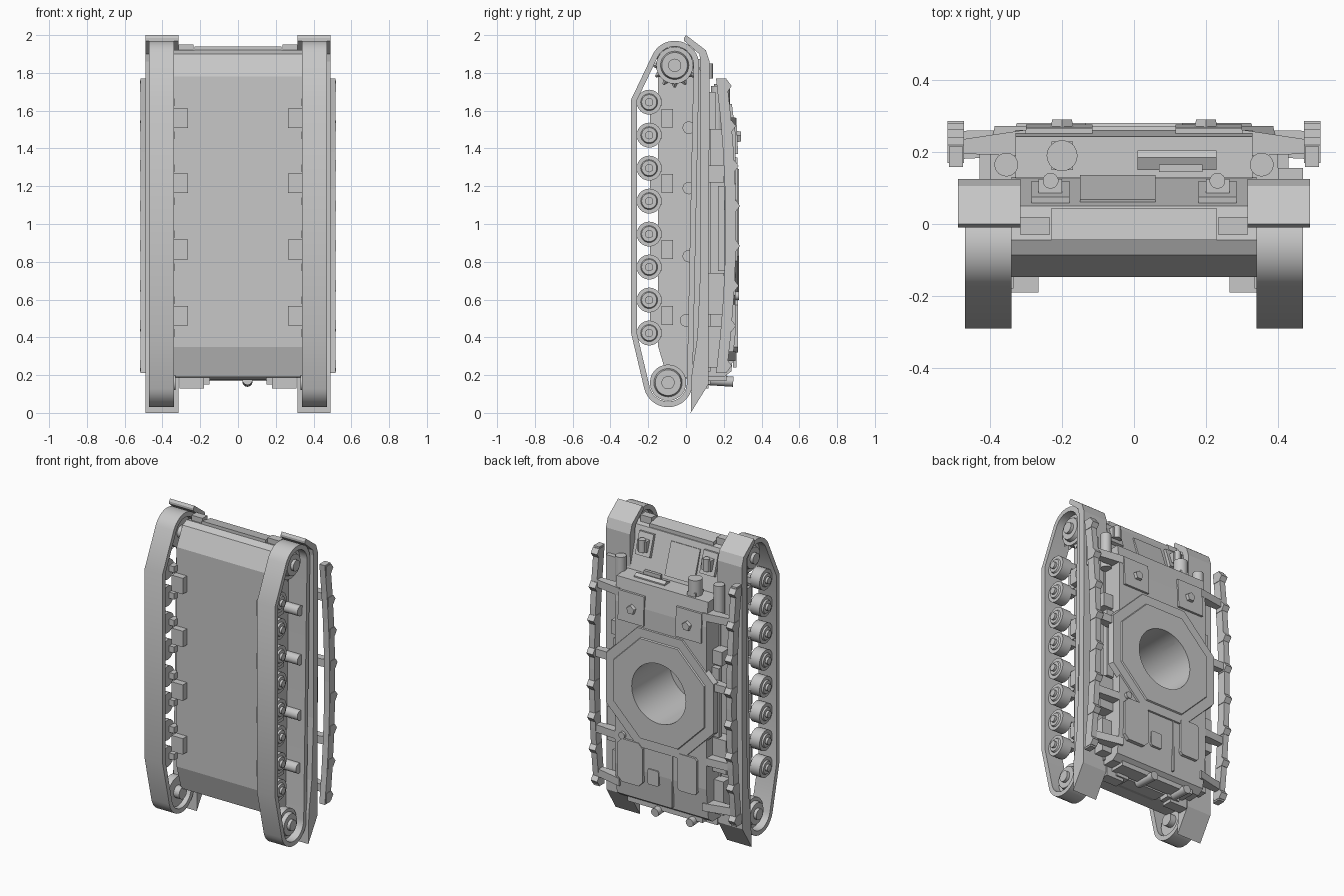
import bpy, bmesh, math
from mathutils import Vector, Matrix

if "Cube" in bpy.data.objects:
    bpy.data.objects.remove(bpy.data.objects["Cube"])

grey = bpy.data.materials.new("plain_grey")
grey.diffuse_color = (0.57, 0.57, 0.57, 1)
grey.use_nodes = True
grey.node_tree.nodes["Principled BSDF"].inputs["Base Color"].default_value = grey.diffuse_color


def finish(name, bm, smooth=False):
    bmesh.ops.recalc_face_normals(bm, faces=bm.faces)
    me = bpy.data.meshes.new(name)
    bm.to_mesh(me)
    bm.free()
    me.materials.append(grey)
    ob = bpy.data.objects.new(name, me)
    bpy.context.collection.objects.link(ob)
    if smooth:
        bpy.ops.object.select_all(action='DESELECT')
        ob.select_set(True)
        bpy.context.view_layer.objects.active = ob
        bpy.ops.object.shade_smooth_by_angle(angle=math.radians(35))
    return ob


def loft(name, a, b, smooth=False):
    """Closed solid between two matching outlines."""
    bm = bmesh.new()
    va, vb = [bm.verts.new(p) for p in a], [bm.verts.new(p) for p in b]
    n = len(a)
    bm.faces.new(va)
    bm.faces.new(vb)
    for i in range(n):
        j = (i + 1) % n
        bm.faces.new((va[i], va[j], vb[j], vb[i]))
    return finish(name, bm, smooth)


def side(name, pts, x0, x1):
    """Outline in y, z extruded along x."""
    return loft(name, [(x0, y, z) for y, z in pts], [(x1, y, z) for y, z in pts])


def plan(name, pts, y0, y1, k=1.0, c=(0, 0)):
    """Outline in x, z extruded along y, far end scaled by k about c."""
    return loft(name, [(x, y0, z) for x, z in pts],
                [(c[0] + (x - c[0]) * k, y1, c[1] + (z - c[1]) * k) for x, z in pts])


def box(name, x0, x1, y0, y1, z0, z1):
    return side(name, [(y0, z0), (y1, z0), (y1, z1), (y0, z1)], x0, x1)


def rod(name, p, q, r, n=20, r2=None):
    p, q = Vector(p), Vector(q)
    bm = bmesh.new()
    m = Matrix.Translation((p + q) / 2) @ (q - p).to_track_quat('Z', 'Y').to_matrix().to_4x4()
    bmesh.ops.create_cone(bm, cap_ends=True, segments=n, radius1=r, radius2=r if r2 is None else r2,
                          depth=(q - p).length, matrix=m)
    return finish(name, bm, n > 8)


def ngon(cx, cz, r, n, turn=0.0):
    return [(cx + r * math.cos(turn + i * math.tau / n), cz + r * math.sin(turn + i * math.tau / n))
            for i in range(n)]


def rounded(x0, x1, z0, z1, c=0.02):
    return [(x0 + c, z0), (x1 - c, z0), (x1, z0 + c), (x1, z1 - c),
            (x1 - c, z1), (x0 + c, z1), (x0, z1 - c), (x0, z0 + c)]


# hull: tub, superstructure and octagonal collar, pierced by the turret opening
CZ = .965
tub = side("hull_tub", [(-.147, .35), (-.147, 1.78), (-.086, 1.90), (-.045, 1.92), (.05, 1.90),
                        (.13, 1.63), (.13, .22), (.02, .185), (-.10, .19)], -.34, .34)
upper = side("superstructure", [(.10, 1.63), (.13, 1.64), (.243, 1.635), (.262, 1.48),
                                (.262, .42), (.24, .22), (.20, .19), (.10, .19)], -.33, .33)
r8 = 1 / math.cos(math.pi / 8)
collar = plan("turret_collar", ngon(0, CZ, .395 * r8, 8, math.pi / 8), .235, .272, .98, (0, CZ))
collar_step = plan("turret_collar_step", ngon(0, CZ, .335 * r8, 8, math.pi / 8), .26, .281, .97, (0, CZ))
cutter = rod("turret_opening_cutter", (0, -.11, CZ), (0, .5, CZ), .195, 40)
cutter.hide_render = True
cutter.hide_set(True)
for ob in (tub, upper, collar, collar_step):
    mod = ob.modifiers.new("opening", 'BOOLEAN')
    mod.object = cutter
    mod.solver = 'EXACT'

# nose beam, glacis panel and driver visor
side("nose_beam", [(-.045, 1.90), (.045, 1.89), (.045, 1.925), (-.045, 1.94)], -.23, .23)
side("glacis_panel", [(.05, 1.86), (.068, 1.865), (.136, 1.665), (.11, 1.66)], -.15, .06)
side("visor_hood", [(.15, 1.62), (.15, 1.645), (.185, 1.66), (.205, 1.645), (.205, 1.62)], .01, .23)
box("visor_slot", .07, .19, .145, .165, 1.62, 1.675)
rod("gun_mount", (-.2, .19, 1.60), (-.2, .19, 1.74), .043, 20)
box("gun_mount_base", -.23, -.17, .15, .23, 1.61, 1.66)

# front roof hatches with five-sided covers
for s in (-1, 1):
    side("hatch_plate", [(.235, 1.56), (.235, 1.37), (.276, 1.37), (.267, 1.56)],
         s * .115, s * .30)
    plan("hatch_cover", ngon(s * .2, 1.46, .036, 5, math.pi / 2), .25, .291, .8, (s * .2, 1.46))

# engine deck panels
plan("left_deck_panel", rounded(.12, .30, .32, .60, .03), .25, .276)
plan("right_deck_panel", rounded(-.27, -.13, .37, .61, .015), .25, .276)
plan("small_deck_panel", rounded(.01, .09, .35, .45, .008), .25, .27)
box("deck_strip", -.088, -.078, .25, .267, .24, .58)
rod("deck_cap", (.27, .25, .62), (.27, .28, .62), .022, 14)

# rear plate: exhaust stubs and beam
side("rear_bulge", [(-.09, .21), (.10, .21), (.10, .175), (.02, .175)], -.15, .15)
for x in (.05, -.2):
    rod("exhaust_stub", (x, .10, .175), (x, .25, .165), .027, 16)
box("rear_beam", -.27, .27, .12, .215, .17, .24)

arc = lambda a, b, n: [math.radians(a + (b - a) * i / n) for i in range(n + 1)]


def belt_outline(t):
    r = .13 - t
    pts = [(-.06 + r * math.cos(a), 1.84 + r * math.sin(a)) for a in arc(0, 154, 16)]
    pts += [(-.29 + t, 1.66 - t * .2), (-.29 + t, .42 + t * .1)]
    return pts + [(-.095 + r * math.cos(a), .16 + r * math.sin(a)) for a in arc(194, 360, 16)]


for s in (-1, 1):
    # track belt
    bm = bmesh.new()
    rings = [[bm.verts.new((s * x, y, z)) for y, z in belt_outline(t)]
             for x, t in ((.34, 0), (.47, 0), (.47, .03), (.34, .03))]
    n = len(rings[0])
    for k in range(4):
        a, b = rings[k], rings[(k + 1) % 4]
        for i in range(n):
            j = (i + 1) % n
            bm.faces.new((a[i], a[j], b[j], b[i]))
    finish("track_belt", bm, True)

    # road wheels with hubs
    for i in range(8):
        z = 1.645 - i * .1746
        rod("road_wheel", (s * .37, -.195, z), (s * .44, -.195, z), .066, 24)
        rod("wheel_dish", (s * .44, -.195, z), (s * .45, -.195, z), .045, 24, .04)
        rod("wheel_hub", (s * .44, -.195, z), (s * .465, -.195, z), .022, 14)
        box("wheel_arm", s * .335, s * .375, -.18, -.13, z - .02, z + .02)

    # drive sprocket and idler
    for name, y, z, r in (("sprocket", -.06, 1.84, .098), ("idler", -.095, .16, .096)):
        rod(name + "_wheel", (s * .37, y, z), (s * .42, y, z), r, 28)
        rod(name + "_rim", (s * .42, y, z), (s * .445, y, z), .075, 28, .068)
        rod(name + "_hub", (s * .44, y, z), (s * .465, y, z), .035, 18)
        rod(name + "_axle", (s * .33, y, z), (s * .38, y, z), .04, 18)
    for a in arc(0, 330, 11):
        y, z = -.06 + .09 * math.cos(a), 1.84 + .09 * math.sin(a)
        d = Vector((0, math.cos(a), math.sin(a))) * .028
        rod("sprocket_tooth", (s * .40, y, z), Vector((s * .40, y, z)) + d, .02, 4, .005)

    # suspension blocks and return rollers
    for z in (1.56, 1.215, .865, .515):
        box("suspension_block", s * .265, s * .345, -.19, -.06, z - .052, z + .052)
        box("suspension_arm", s * .33, s * .38, -.13, -.07, z - .05, z + .05)
    for y, z in ((.015, 1.51), (.015, 1.19), (.015, .83), (0, .49)):
        rod("return_roller", (s * .33, y, z), (s * .44, y, z), .033, 18)

    # fender with mudguards
    side("fender", [(-.01, 1.985), (.0, 2.0), (.105, 1.92), (.125, 1.86), (.118, .15), (.025, 0),
                    (.03, .2), (.06, .4), (.078, .8), (.078, 1.86), (.07, 1.9), (-.01, 1.97)],
         s * .315, s * .49)

    # front fittings: tow lug, lamp bracket and lamp
    box("tow_lug", s * .235, s * .315, -.03, .02, 1.88, 1.95)
    side("lamp_bracket", [(.04, 1.87), (.075, 1.875), (.12, 1.74), (.09, 1.73)], s * .18, s * .285)
    box("lamp_body", s * .2, s * .265, .08, .125, 1.77, 1.84)
    rod("lamp", (s * .232, .12, 1.77), (s * .232, .12, 1.85), .022, 14)
    box("rear_bracket", s * .15, s * .24, .06, .13, .15, .23)
    box("rear_corner", s * .18, s * .31, .05, .12, .13, .22)

    # stowage along the fender
    rod("stowage_tube", (s * .355, .165, 1.50), (s * .355, .165, 1.73), .033, 18)
    box("stowage_box", s * .32, s * .43, .11, .20, .52, .74)
    box("tool_bar", s * .32, s * .38, .17, .205, .75, 1.2)
    box("tool_clamp", s * .32, s * .40, .11, .20, 1.22, 1.31)
    box("rear_stowage", s * .30, s * .40, .11, .185, .24, .46)

    # bowed side rail with clips and support arms
    bow = lambda z: .235 - .05 * ((z - .99) / .78) ** 2
    zs = [.21 + 1.56 * i / 8 for i in range(9)]
    side("side_rail", [(bow(z) + .03, z) for z in zs] + [(bow(z) - .026, z) for z in zs[::-1]],
         s * .475, s * .515)
    for i in range(8):
        z = .25 + i * 1.48 / 7
        y = bow(z)
        side("rail_clip", [(y - .02, z - .03), (y + .03, z - .03), (y + .052, z),
                           (y + .03, z + .03), (y - .02, z + .03)], s * .472, s * .518)
    for z in (1.54, 1.1, .6, .3):
        y = bow(z)
        sec = lambda x, a, b: [(s * x, a, z - .025), (s * x, b, z - .025),
                               (s * x, b, z + .025), (s * x, a, z + .025)]
        loft("rail_arm", sec(.30, .19, .262), sec(.48, y - .015, y + .025))

box("spare_case", .40, .47, .11, .155, 1.50, 1.70)
